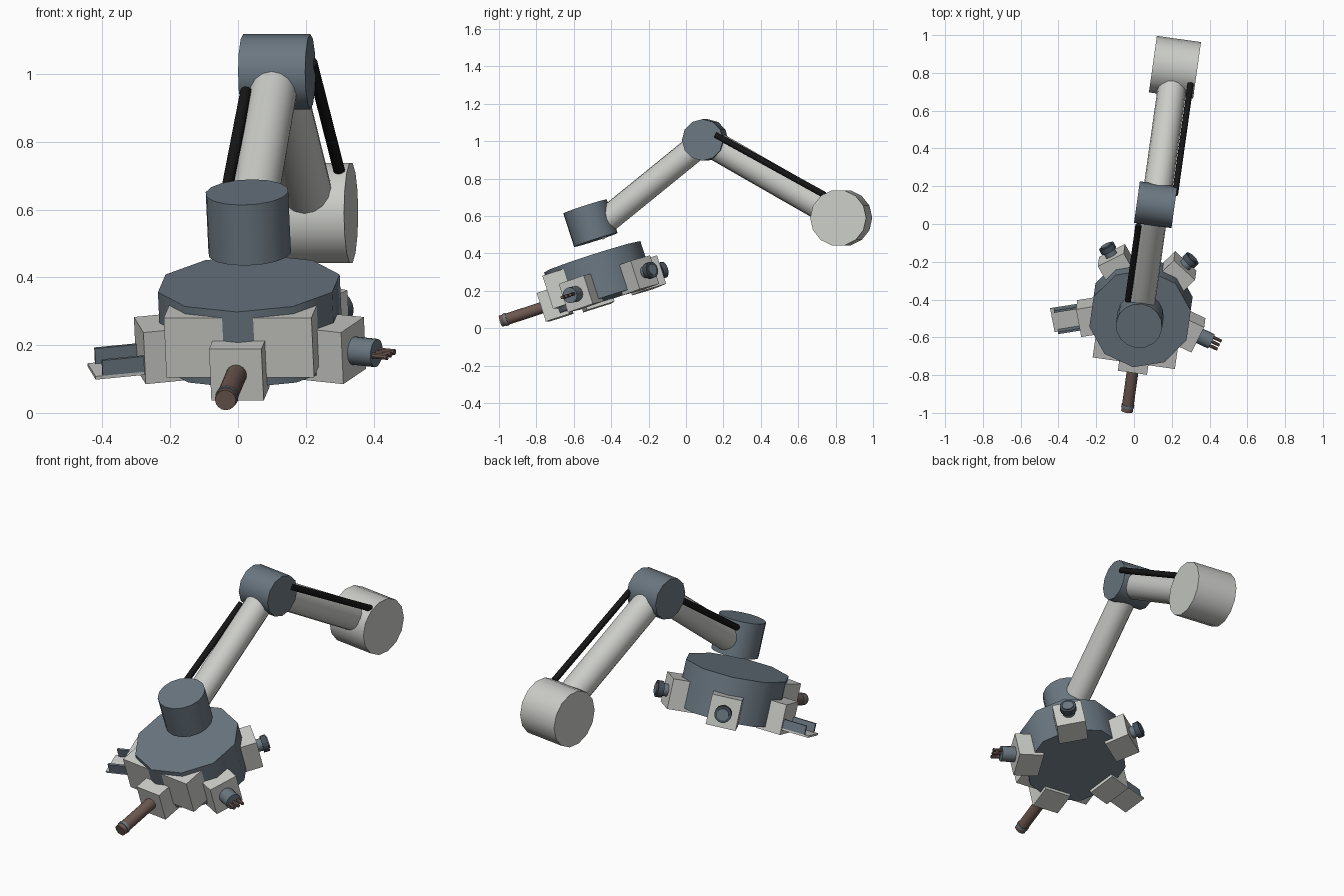
import bpy, bmesh
from math import radians
from mathutils import Matrix, Vector

cube = bpy.data.objects.get("Cube")
if cube:
    bpy.data.objects.remove(cube, do_unlink=True)


def material(name, rgb):
    m = bpy.data.materials.new(name)
    m.use_nodes = True
    m.diffuse_color = (*rgb, 1)
    m.node_tree.nodes["Principled BSDF"].inputs["Base Color"].default_value = (*rgb, 1)
    return m


LIGHT = material("light_grey", (0.6, 0.61, 0.58))
BLUE = material("blue_grey", (0.145, 0.185, 0.22))
DARK = material("dark_grey", (0.06, 0.08, 0.1))
BLACK = material("black", (0.008, 0.008, 0.008))
BROWN = material("brown", (0.15, 0.095, 0.08))


def finish(name, bm, frame, mat):
    """Turn a bmesh into an object, smooth except at hard edges."""
    bm.normal_update()
    me = bpy.data.meshes.new(name)
    bm.to_mesh(me)
    bm.free()
    for p in me.polygons:
        p.use_smooth = True
    me.set_sharp_from_angle(angle=radians(40))
    me.materials.append(mat)
    ob = bpy.data.objects.new(name, me)
    ob.matrix_world = frame
    bpy.context.collection.objects.link(ob)
    return ob


def cylinder(name, frame, start, end, radius, mat, sides=16):
    a, b = Vector(start), Vector(end)
    axis = b - a
    turn = Vector((0, 0, 1)).rotation_difference(axis).to_matrix().to_4x4()
    bm = bmesh.new()
    bmesh.ops.create_cone(bm, cap_ends=True, segments=sides, radius1=radius, radius2=radius,
                          depth=axis.length, matrix=Matrix.Translation((a + b) / 2) @ turn)
    return finish(name, bm, frame, mat)


def box(name, frame, low, high, mat):
    a, b = Vector(low), Vector(high)
    bm = bmesh.new()
    bmesh.ops.create_cube(bm, size=1, matrix=Matrix.Translation((a + b) / 2) @ Matrix.Diagonal((*(b - a), 1)))
    return finish(name, bm, frame, mat)


def spin(degrees, axis):
    return Matrix.Rotation(radians(degrees), 4, axis)


# The whole arm is turned a little; the tool head is also tipped forward
ARM = Matrix.Translation((0.03, -0.5, 0)) @ spin(-8, 'Z')
HEAD = Matrix.Translation((0.037, -0.465, 0.27)) @ spin(-8, 'Z') @ spin(18, 'X')

# Arm: shoulder, elbow and the two tubes
elbow, shoulder = (0, 0.608, 1.007), (0, 1.343, 0.59)
cylinder("shoulder_joint", ARM, (-0.118, *shoulder[1:]), (0.118, *shoulder[1:]), 0.151, LIGHT, 14)
cylinder("elbow_joint", ARM, (-0.1, *elbow[1:]), (0.1, *elbow[1:]), 0.111, BLUE, 12)
cylinder("upper_arm", ARM, shoulder, elbow, 0.076, LIGHT)
cylinder("forearm", ARM, elbow, (0, 0.014, 0.529), 0.07, LIGHT)

# Cables beside the tubes
cylinder("upper_arm_cable", ARM, (0.094, 0.676, 1.035), (0.094, 1.267, 0.712), 0.017, BLACK, 10)
cylinder("forearm_cable", ARM, (-0.075, 0.489, 0.95), (-0.075, 0.084, 0.66), 0.017, BLACK, 10)

# Wrist and tool drum
cylinder("wrist", HEAD, (0, 0.046, 0.198), (0, 0.046, 0.386), 0.123, BLUE)
cylinder("tool_drum", HEAD, (0, 0, -0.118), (0, 0, 0.118), 0.273, BLUE, 10)

# Pair of housings at the front of the drum
for side, sign in (("left", 1), ("right", -1)):
    x1, x2 = sorted((sign * 0.022, sign * 0.22))
    box(side + "_housing", HEAD, (x1, -0.258, -0.09), (x2, -0.1, 0.095), LIGHT)

# Five tool mounts around the drum; x points outwards in each frame
mounts = []
for name, angle in (("rod", -90), ("prong", -18), ("left_knob", 54), ("right_knob", 126), ("scoop", 198)):
    f = HEAD @ spin(angle, 'Z') @ Matrix.Translation((0, 0, -0.057))
    box(name + "_mount", f, (0.2, -0.078, -0.08), (0.335, 0.078, 0.08), LIGHT)
    mounts.append(f)
rod, prong, knob_a, knob_b, scoop = mounts


def turned(name, frame, x1, x2, radius, mat, y=0, sides=16):
    return cylinder(name, frame, (x1, y, 0), (x2, y, 0), radius, mat, sides)


# Rod tool with a collar near its tip
turned("rod_tool", rod, 0.33, 0.577, 0.031, BROWN)
turned("rod_collar", rod, 0.54, 0.555, 0.034, BLUE)

# Three-prong tool
turned("prong_socket", prong, 0.33, 0.41, 0.042, BLUE)
for i in (-1, 0, 1):
    turned("prong", prong, 0.4, 0.458, 0.009, BROWN, i * 0.025, 8)

# Two knobs
for f in (knob_a, knob_b):
    turned("knob_stem", f, 0.33, 0.37, 0.033, BLUE)
    turned("knob_ring", f, 0.362, 0.392, 0.044, DARK)
    turned("knob_cap", f, 0.38, 0.398, 0.031, BLUE)

# Open scoop with a floor and two side walls
box("scoop_floor", scoop, (0.33, -0.066, -0.055), (0.482, 0.066, -0.045), LIGHT)
for s in (-1, 1):
    box("scoop_wall", scoop, (0.33, s * 0.06 - 0.006, -0.05), (0.46, s * 0.06 + 0.006, 0.002), BLUE)
